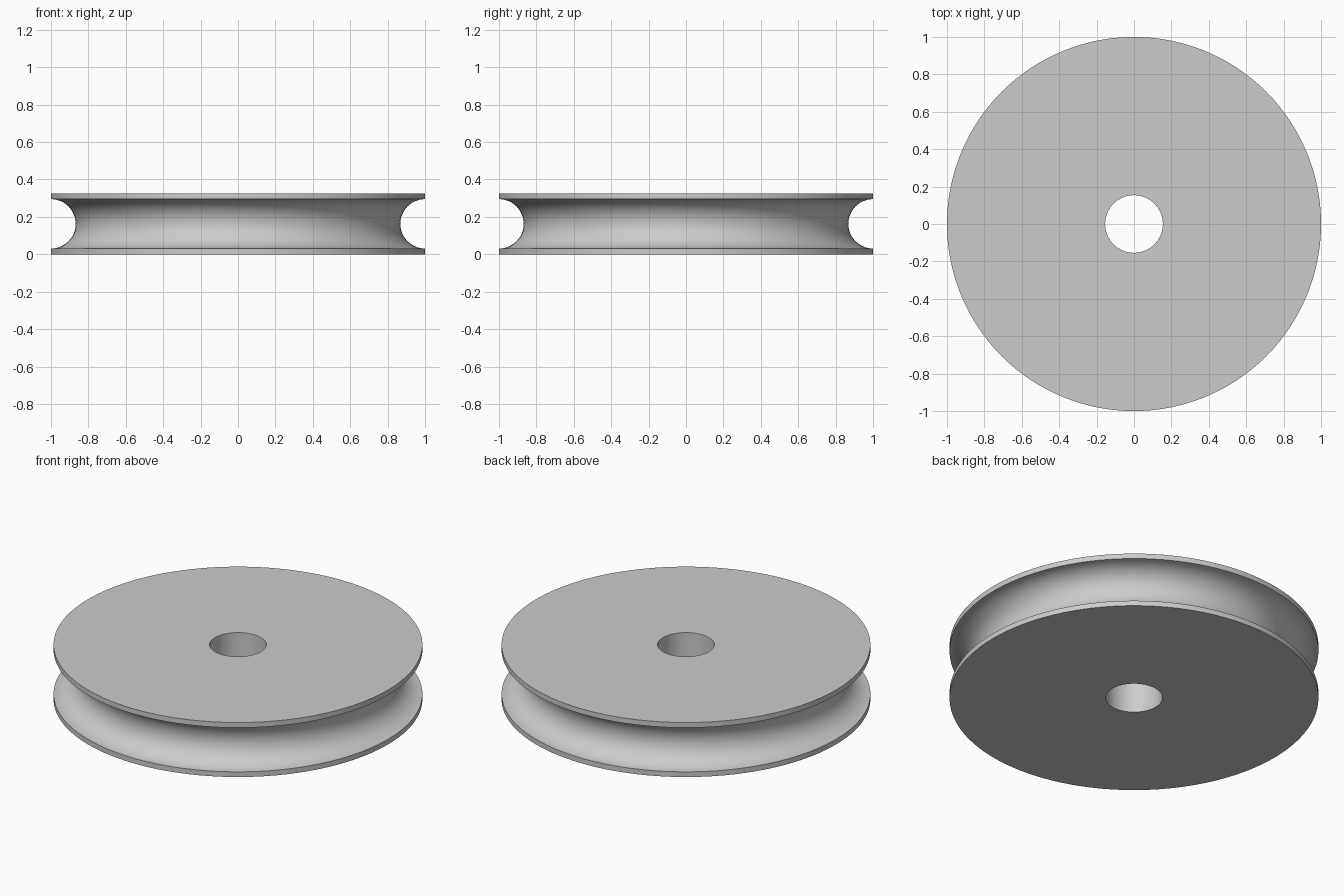
import bpy, bmesh, math

cube = bpy.data.objects.get("Cube")
if cube:
    bpy.data.objects.remove(cube, do_unlink=True)

SEGMENTS = 128
HEIGHT = 0.326
BORE = 0.154
GROOVE = 0.132
ARC_STEPS = 24

# Plain grey metal
grey = bpy.data.materials.new("grey_metal")
grey.use_nodes = True
colour = (0.6, 0.6, 0.6, 1)
grey.diffuse_color = colour
grey.node_tree.nodes["Principled BSDF"].inputs["Base Color"].default_value = colour

# Wheel cross-section: bore, flat faces, thin rims and a half-round groove
profile = [(BORE, HEIGHT), (BORE, 0), (1, 0)]
for i in range(ARC_STEPS + 1):
    a = math.pi * i / ARC_STEPS
    profile.append((1 - GROOVE * math.sin(a), HEIGHT / 2 - GROOVE * math.cos(a)))
profile.append((1, HEIGHT))

# Revolve the cross-section around the axle
bm = bmesh.new()
verts = [bm.verts.new((r, 0, z)) for r, z in profile]
edges = [bm.edges.new((v, verts[(i + 1) % len(verts)])) for i, v in enumerate(verts)]
bmesh.ops.spin(bm, geom=verts + edges, cent=(0, 0, 0), axis=(0, 0, 1),
               angle=math.tau, steps=SEGMENTS, use_merge=True)
bmesh.ops.remove_doubles(bm, verts=bm.verts, dist=0.0001)
bmesh.ops.recalc_face_normals(bm, faces=bm.faces)
mesh = bpy.data.meshes.new("pulley_wheel")
bm.to_mesh(mesh)
bm.free()
mesh.materials.append(grey)

wheel = bpy.data.objects.new("pulley_wheel", mesh)
bpy.context.collection.objects.link(wheel)
bpy.context.view_layer.objects.active = wheel
wheel.select_set(True)
bpy.ops.object.shade_smooth_by_angle(angle=math.radians(30))
